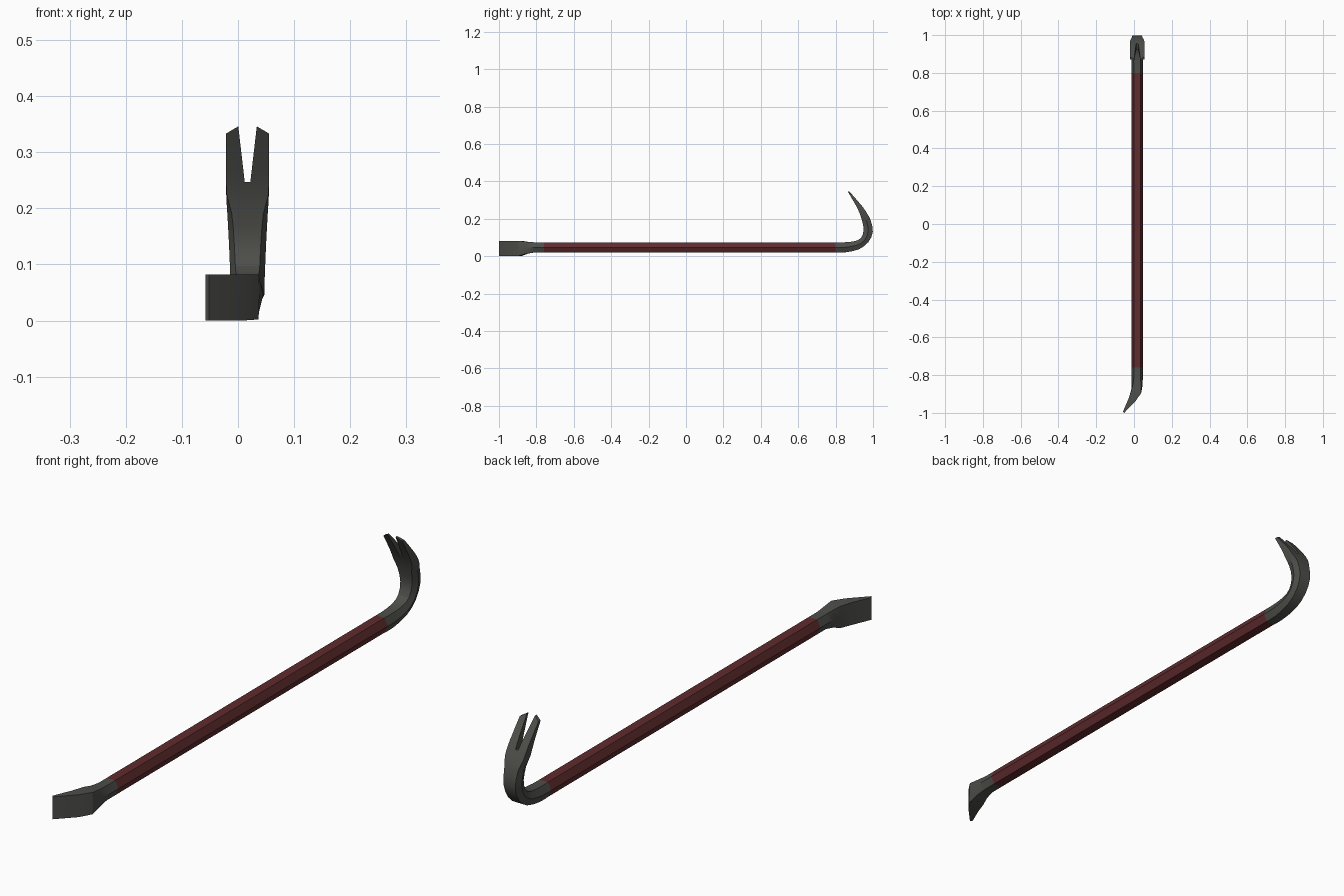
import bpy, bmesh, math
from mathutils import Vector as V

if "Cube" in bpy.data.objects:
    bpy.data.objects.remove(bpy.data.objects["Cube"])

CX, CZ = 0.017, 0.047      # bar axis
HW, HH, FLAT = 0.030, 0.027, 0.58


def material(name, rgb):
    m = bpy.data.materials.new(name)
    m.diffuse_color = (*rgb, 1)
    m.use_nodes = True
    m.node_tree.nodes["Principled BSDF"].inputs["Base Color"].default_value = m.diffuse_color
    return m


steel = material("dark steel", (0.075, 0.077, 0.068))
red = material("dark red paint", (0.118, 0.025, 0.027))


def section(c, u, v, r):
    """Six-sided ring: points at c +- u, flats at +- v with relative width r."""
    return [c + u, c + u * r + v, c - u * r + v, c - u, c - u * r - v, c + u * r - v]


def loft(name, rings, mat, caps=True):
    bm = bmesh.new()
    loops = [[bm.verts.new(p) for p in ring] for ring in rings]
    for a, b in zip(loops, loops[1:]):
        for i in range(len(a)):
            j = (i + 1) % len(a)
            bm.faces.new((a[i], a[j], b[j], b[i]))
    if caps:
        bm.faces.new(loops[0])
        bm.faces.new(loops[-1])
    bmesh.ops.recalc_face_normals(bm, faces=bm.faces)
    if not caps:
        # open tube: make sure normals point away from the axis
        f = next(iter(bm.faces))
        if f.normal.dot(f.calc_center_median() - V((CX, f.calc_center_median().y, CZ))) < 0:
            bmesh.ops.reverse_faces(bm, faces=bm.faces)
    me = bpy.data.meshes.new(name)
    bm.to_mesh(me)
    bm.free()
    me.materials.append(mat)
    ob = bpy.data.objects.new(name, me)
    bpy.context.collection.objects.link(ob)
    return ob


def activate(ob):
    bpy.ops.object.select_all(action='DESELECT')
    ob.select_set(True)
    bpy.context.view_layer.objects.active = ob


def smooth(ob):
    activate(ob)
    bpy.ops.object.shade_smooth_by_angle(angle=math.radians(25))


def bar_ring(y):
    return section(V((CX, y, CZ)), V((HW, 0, 0)), V((0, 0, HH)), FLAT)


# Painted shaft
loft("painted_shaft", [bar_ring(-0.76), bar_ring(0.80)], red, caps=False)

# Chisel blade: left point, right point (top view), half height, centre z, flat ratio
blade = [((-0.013, -0.81), (0.047, -0.81), 0.027, 0.047, FLAT),
         ((-0.013, -0.845), (0.045, -0.855), 0.032, 0.045, 0.72),
         ((-0.014, -0.875), (0.038, -0.895), 0.040, 0.042, 0.95),
         ((-0.027, -0.920), (0.010, -0.935), 0.041, 0.041, 1.0),
         ((-0.058, -0.993), (-0.052, -1.0), 0.041, 0.041, 1.0)]
rings = [bar_ring(-0.76)]
for l, r, h, z, flat in blade:
    L, R = V((*l, z)), V((*r, z))
    rings.append(section((L + R) / 2, (R - L) / 2, V((0, 0, h)), flat))
smooth(loft("chisel_blade", rings, steel))

# Hooked claw: outer y,z, inner y,z, half width, flat ratio
hook = [(0.80, 0.020, 0.80, 0.074, 0.030, FLAT),
        (0.85, 0.020, 0.84, 0.074, 0.030, 0.60),
        (0.925, 0.037, 0.897, 0.079, 0.030, 0.66),
        (0.975, 0.075, 0.935, 0.097, 0.031, 0.70),
        (0.999, 0.130, 0.950, 0.140, 0.033, 0.72),
        (0.988, 0.190, 0.941, 0.190, 0.036, 0.78),
        (0.970, 0.225, 0.930, 0.225, 0.038, 0.98),
        (0.942, 0.267, 0.909, 0.270, 0.038, 1.0),
        (0.870, 0.350, 0.864, 0.347, 0.038, 1.0)]


def catmull(p, steps):
    out = []
    for i in range(len(p) - 1):
        q = [p[max(i - 1, 0)], p[i], p[i + 1], p[min(i + 2, len(p) - 1)]]
        for s in range(steps):
            t = s / steps
            out.append([0.5 * (2 * b + (c - a) * t + (2 * a - 5 * b + 4 * c - d) * t * t
                               + (3 * b - a - 3 * c + d) * t ** 3) for a, b, c, d in zip(*q)])
    return out + [list(p[-1])]


rings = []
for oy, oz, iy, iz, w, flat in catmull(hook, 2):
    o, i = V((CX, oy, oz)), V((CX, iy, iz))
    rings.append(section((o + i) / 2, V((w, 0, 0)), (i - o) / 2, min(flat, 1.0)))
claw = loft("hooked_claw", rings, steel)

# Cutter for the nail slot and the slanted prong tips
outline = [(-0.1, 0.297), (-0.0165, 0.346), (-0.005, 0.247), (0.005, 0.247),
           (0.0165, 0.346), (0.1, 0.297), (0.1, 0.5), (-0.1, 0.5)]
cutter = loft("slot_cutter", [[V((CX + x, y, z)) for x, z in outline] for y in (0.7, 1.1)], steel)
cutter.hide_render = True
mod = claw.modifiers.new("slot", 'BOOLEAN')
mod.operation = 'DIFFERENCE'
mod.solver = 'EXACT'
mod.object = cutter
activate(claw)
bpy.ops.object.modifier_apply(modifier=mod.name)
bpy.data.objects.remove(cutter)
smooth(claw)
